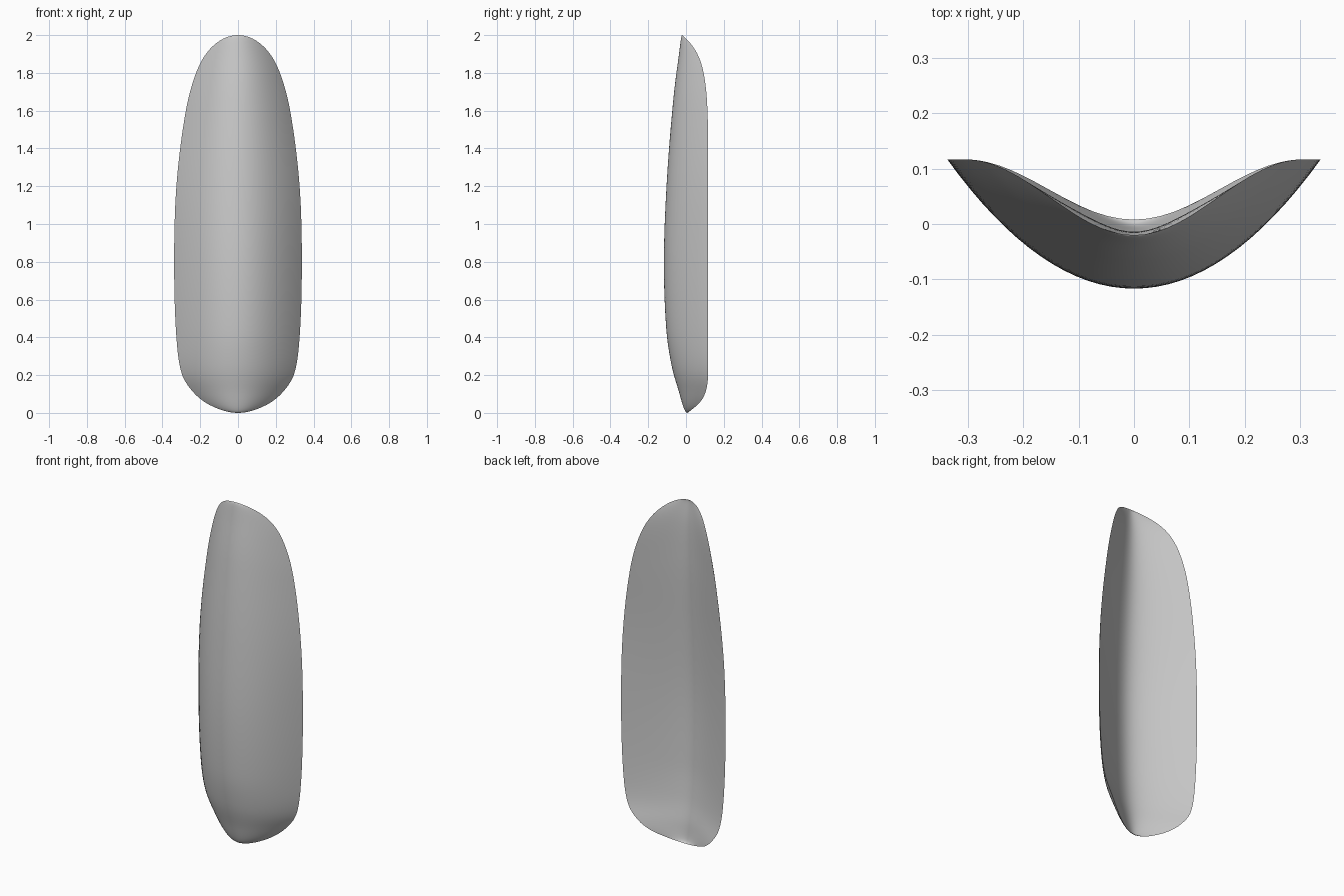
import bpy, bmesh, math

cube = bpy.data.objects.get("Cube")
if cube:
    bpy.data.objects.remove(cube, do_unlink=True)

HALF_WIDTH, RIM_Y, THICKNESS = 0.338, 0.117, 0.062
ROWS, HALF_COLS = 64, 16

# Profiles along the height: (z, half width) and (z, ridge depth)
WIDTH = [(0, 0), (0.02, 0.1), (0.05, 0.165), (0.1, 0.228), (0.2, 0.295), (0.4, 0.326),
         (0.8, 0.338), (1.2, 0.326), (1.6, 0.276), (1.8, 0.222), (1.9, 0.17), (1.97, 0.097), (2, 0)]
RIDGE = [(0, 0.008), (0.1, -0.034), (0.25, -0.076), (0.44, -0.104), (0.8, -0.117),
         (1.2, -0.103), (1.66, -0.067), (1.9, -0.037), (2, -0.02)]


def angle(z):
    """Map height to an angle, so rounded ends become smooth ramps."""
    return math.acos(max(-1, min(1, 1 - z)))


def curve(keys, t):
    """Smooth Hermite interpolation through the keys."""
    pts = [(angle(z), v) for z, v in keys]
    last = len(pts) - 1

    def slope(i):
        a, b = pts[max(i - 1, 0)], pts[min(i + 1, last)]
        return (b[1] - a[1]) / (b[0] - a[0])

    i = max(k for k in range(last) if pts[k][0] <= t or k == 0)
    (t0, v0), (t1, v1) = pts[i], pts[i + 1]
    h = t1 - t0
    u = (t - t0) / h
    return (v0 * (1 + 2 * u) * (1 - u) ** 2 + v1 * u * u * (3 - 2 * u)
            + h * slope(i) * u * (1 - u) ** 2 + h * slope(i + 1) * u * u * (u - 1))


def valley(s):
    """Cross-section of the hollow back: straight sides, soft crease."""
    soft = 0.3
    return (math.hypot(s, soft) - soft) / (math.hypot(1, soft) - soft)


def section(t):
    """Closed ring: front from right rim to left rim, then back again."""
    z = 1 - math.cos(t)
    w, ridge = curve(WIDTH, t), curve(RIDGE, t)
    tip = 0.008 - 0.014 * z
    rim = tip + (RIM_Y - tip) * math.sin(min(1.1 * w / HALF_WIDTH, 1) * math.pi / 2) ** 2
    back = ridge + THICKNESS * (1 - abs(z - 1) ** 4)
    steps = [i / HALF_COLS for i in range(-HALF_COLS, HALF_COLS + 1)]
    ring = [(w * s, ridge + (rim - ridge) * s * s, z) for s in steps]
    ring += [(w * s, back + (rim - back) * valley(s), z) for s in reversed(steps[1:-1])]
    return ring


# Shell: stacked crescent sections closed by a tip at each end
bm = bmesh.new()
rings = [[bm.verts.new(p) for p in section(math.pi * i / ROWS)] for i in range(1, ROWS)]
n = len(rings[0])
for low, high in zip(rings, rings[1:]):
    for j in range(n):
        k = (j + 1) % n
        bm.faces.new((low[j], low[k], high[k], high[j]))
bottom = bm.verts.new((0, RIDGE[0][1], 0))
top = bm.verts.new((0, RIDGE[-1][1], 2))
for j in range(n):
    k = (j + 1) % n
    bm.faces.new((bottom, rings[0][k], rings[0][j]))
    bm.faces.new((top, rings[-1][j], rings[-1][k]))
bmesh.ops.recalc_face_normals(bm, faces=bm.faces[:])

mesh = bpy.data.meshes.new("curved_shell")
bm.to_mesh(mesh)
bm.free()
shell = bpy.data.objects.new("curved_shell", mesh)
bpy.context.collection.objects.link(shell)

# Plain grey surface
grey = bpy.data.materials.new("light_grey")
grey.use_nodes = True
colour = (0.6, 0.6, 0.6, 1)
grey.diffuse_color = colour
grey.node_tree.nodes["Principled BSDF"].inputs["Base Color"].default_value = colour
mesh.materials.append(grey)

bpy.context.view_layer.objects.active = shell
shell.select_set(True)
bpy.ops.object.shade_smooth_by_angle(angle=math.radians(40))
